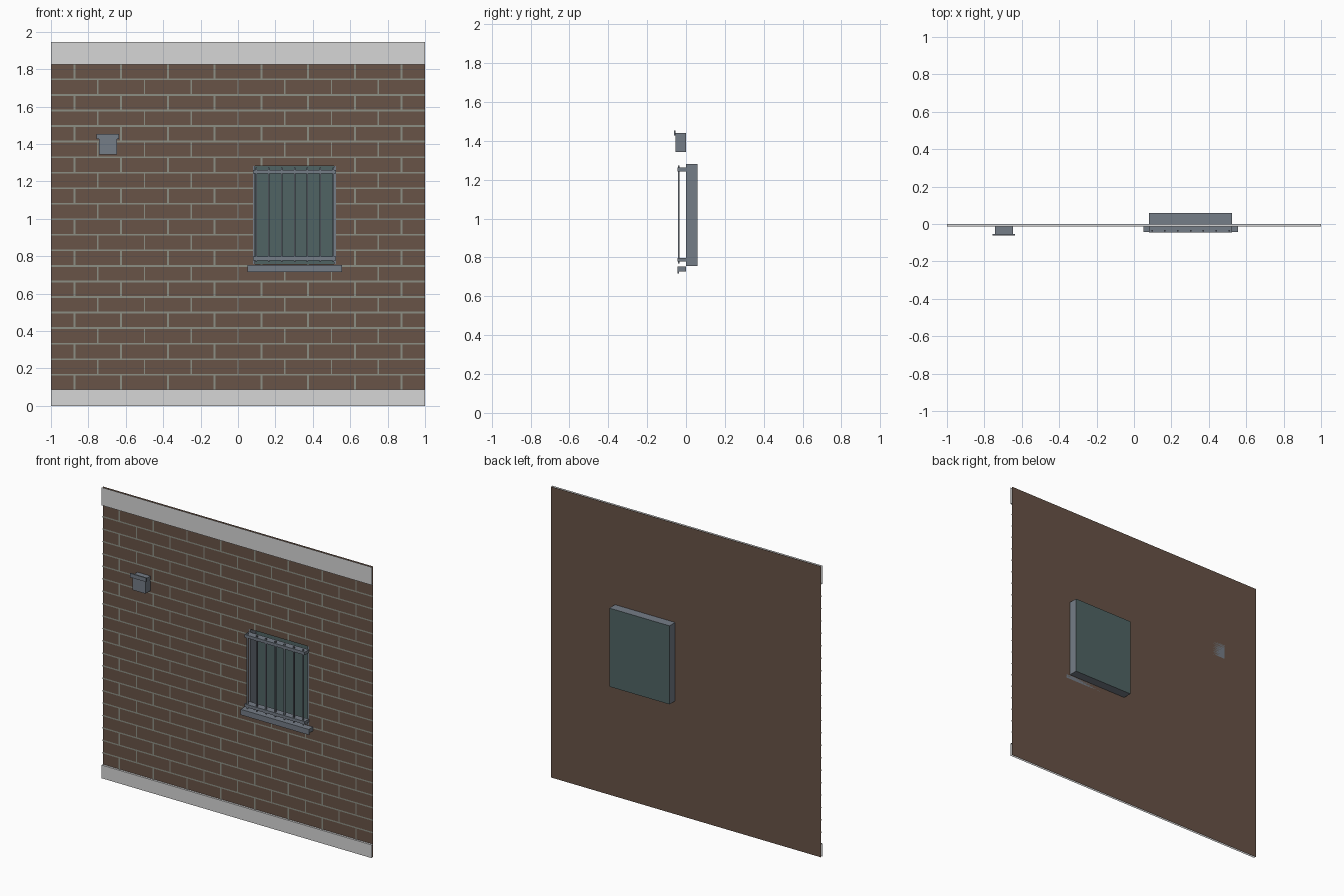
import bpy
import bmesh

cube = bpy.data.objects.get("Cube")
if cube:
    bpy.data.objects.remove(cube, do_unlink=True)


def material(name, srgb):
    m = bpy.data.materials.new(name)
    m.use_nodes = True
    col = [((c / 255 + 0.055) / 1.055) ** 2.4 for c in srgb] + [1]
    m.diffuse_color = col
    m.node_tree.nodes["Principled BSDF"].inputs["Base Color"].default_value = col
    return m


BRICK = material("brick brown", (104, 83, 71))
MORTAR = material("mortar grey", (140, 143, 132))
TRIM = material("pale trim", (214, 214, 214))
METAL = material("blue grey metal", (117, 125, 135))
GLASS = material("dark glass", (80, 100, 100))


def finish(name, bm, mat):
    me = bpy.data.meshes.new(name)
    bm.to_mesh(me)
    bm.free()
    me.materials.append(mat)
    ob = bpy.data.objects.new(name, me)
    bpy.context.scene.collection.objects.link(ob)
    return ob


def quad(bm, points):
    bm.faces.new([bm.verts.new(p) for p in points])


def front_rect(bm, x0, x1, z0, z1, y):
    quad(bm, [(x0, y, z0), (x1, y, z0), (x1, y, z1), (x0, y, z1)])


def box(name, x, y, z, mat=METAL):
    bm = bmesh.new()
    bmesh.ops.create_cube(bm, size=1)
    for v in bm.verts:
        v.co = [r[0] if c < 0 else r[1] for c, r in zip(v.co, (x, y, z))]
    return finish(name, bm, mat)


HEIGHT, COURSE, BRICK_LEN = 1.945, 0.0831, 0.25
WX, WZ, DEPTH = (0.08, 0.525), (0.757, 1.282), 0.06
SKIRT_TOP, TRIM_BASE = 0.088, 1.825

# Brick wall sheet with a window opening
bm = bmesh.new()
xs, zs = (-1, *WX, 1), (0, *WZ, HEIGHT)
for i in range(3):
    for k in range(3):
        if (i, k) != (1, 1):
            front_rect(bm, xs[i], xs[i + 1], zs[k], zs[k + 1], 0)
bmesh.ops.remove_doubles(bm, verts=bm.verts, dist=0.0001)
finish("brick_wall", bm, BRICK)

# Mortar joints: thin plates, split around the opening
bm = bmesh.new()
Y_JOINT = -0.003
for row in range(1, 22):
    z = row * COURSE
    if row > 1:
        h = 0.0045
        if WZ[0] < z < WZ[1]:
            front_rect(bm, -1, WX[0], z - h, z + h, Y_JOINT)
            front_rect(bm, WX[1], 1, z - h, z + h, Y_JOINT)
        else:
            front_rect(bm, -1, 1, z - h, z + h, Y_JOINT)
    odd = row % 2
    w = 0.005 if odd else 0.0035
    x = -1 + BRICK_LEN * (0.5 if odd else 1)
    while x < 0.99:
        lo, hi = z + 0.0045, z + COURSE - 0.0045
        if WX[0] < x < WX[1]:
            if lo < WZ[0]:
                hi = min(hi, WZ[0])
            elif hi > WZ[1]:
                lo = max(lo, WZ[1])
            else:
                hi = lo
        if hi > lo:
            front_rect(bm, x - w, x + w, lo, hi, Y_JOINT)
        x += BRICK_LEN
finish("mortar_joints", bm, MORTAR)


# Trim bands: a front sheet with one return to the wall, open ends
def band(name, z0, z1, z_return):
    bm = bmesh.new()
    y = -0.014
    front_rect(bm, -1, 1, z0, z1, y)
    quad(bm, [(-1, y, z_return), (1, y, z_return), (1, 0, z_return), (-1, 0, z_return)])
    bmesh.ops.remove_doubles(bm, verts=bm.verts, dist=0.0001)
    finish(name, bm, TRIM)


band("skirting", 0, SKIRT_TOP, SKIRT_TOP)
band("top_trim", TRIM_BASE, HEIGHT, TRIM_BASE)

# Window reveal and the glass closing its back
bm = bmesh.new()
corners = [(WX[0], WZ[0]), (WX[1], WZ[0]), (WX[1], WZ[1]), (WX[0], WZ[1])]
for (xa, za), (xb, zb) in zip(corners, corners[1:] + corners[:1]):
    quad(bm, [(xa, 0, za), (xb, 0, zb), (xb, DEPTH, zb), (xa, DEPTH, za)])
bmesh.ops.remove_doubles(bm, verts=bm.verts, dist=0.0001)
finish("window_reveal", bm, METAL)
bm = bmesh.new()
front_rect(bm, *WX, *WZ, DEPTH)
finish("window_glass", bm, GLASS)

# Frame lining just inside the reveal
T = 0.012
box("frame_right", (WX[0], WX[0] + T), (0, DEPTH - 0.002), WZ)
box("frame_left", (WX[1] - T, WX[1]), (0, DEPTH - 0.002), WZ)

# Security grille: two rails and seven upright bars
for name, z in (("lower_rail", 0.778), ("upper_rail", 1.242)):
    box("grille_" + name, (WX[0], WX[1]), (-0.045, 0), (z, z + 0.02))
for i in range(7):
    x = 0.097 + i * 0.0685
    box(f"grille_bar_{i + 1}", (x - 0.004, x + 0.004), (-0.041, -0.033), (0.768, 1.274))

# Window sill with drip lip
box("sill", (0.05, 0.555), (-0.039, 0), (0.727, 0.753))
box("sill_lip", (0.05, 0.555), (-0.044, -0.037), (0.716, 0.753))

# Wall vent with front flange
box("vent_box", (-0.743, -0.647), (-0.054, 0), (1.343, 1.441))
box("vent_flange", (-0.757, -0.636), (-0.062, -0.053), (1.427, 1.453))
